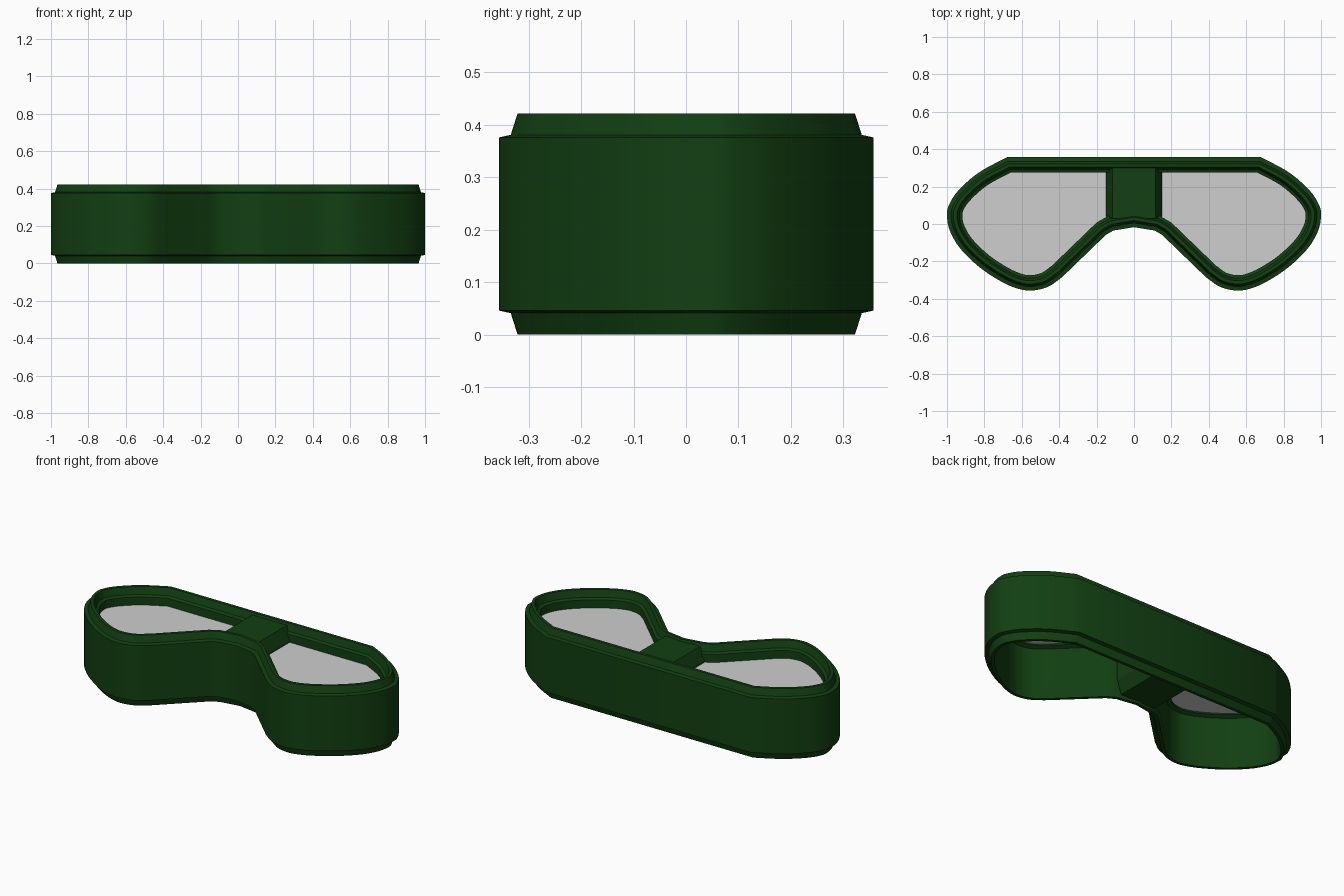
import bpy, bmesh
from mathutils import Vector

if "Cube" in bpy.data.objects:
    bpy.data.objects.remove(bpy.data.objects["Cube"])


def material(name, rgb):
    m = bpy.data.materials.new(name)
    m.diffuse_color = (*rgb, 1)
    m.use_nodes = True
    m.node_tree.nodes["Principled BSDF"].inputs["Base Color"].default_value = m.diffuse_color
    return m


green = material("dark_green", (0.006, 0.05, 0.006))
grey = material("lens_grey", (0.62, 0.62, 0.62))


def make(name, bm, mat, smooth=None):
    bmesh.ops.recalc_face_normals(bm, faces=bm.faces)
    me = bpy.data.meshes.new(name)
    bm.to_mesh(me)
    bm.free()
    me.materials.append(mat)
    ob = bpy.data.objects.new(name, me)
    bpy.context.collection.objects.link(ob)
    if smooth:
        bpy.ops.object.select_all(action='DESELECT')
        ob.select_set(True)
        bpy.context.view_layer.objects.active = ob
        bpy.ops.object.shade_smooth_by_angle(angle=smooth)
    return ob


def spline(pts, n=5):
    """Catmull-Rom through the points."""
    p = [Vector(q) for q in pts]
    p = [2 * p[0] - p[1]] + p + [2 * p[-1] - p[-2]]
    out = []
    for i in range(1, len(p) - 2):
        a, b, c, d = p[i - 1:i + 3]
        for k in range(n):
            t = k / n
            out.append(0.5 * (2 * b + (c - a) * t + (2 * a - 5 * b + 4 * c - d) * t * t
                              + (3 * b - a - 3 * c + d) * t ** 3))
    return out + [p[-2]]


def inset(loop, d):
    """Mitred inward offset of a clockwise loop."""
    out = []
    for i, p in enumerate(loop):
        u = (p - loop[i - 1]).normalized()
        v = (loop[(i + 1) % len(loop)] - p).normalized()
        n1, n2 = Vector((u.y, -u.x)), Vector((v.y, -v.x))
        out.append(p + (n1 + n2) * (d / (1 + n1.dot(n2))))
    return out


# right half outline, clockwise seen from above, then mirrored
half = spline([(0.68, 0.357), (0.83, 0.275), (0.94, 0.178), (0.99, 0.1), (1.0, 0.045),
               (0.985, -0.035), (0.93, -0.13), (0.83, -0.228), (0.72, -0.302),
               (0.63, -0.343), (0.55, -0.356), (0.46, -0.336), (0.385, -0.285)])
half += [Vector((0.15, -0.058)), Vector((0.11, -0.035))]
outline = half + [Vector((0, -0.017))] + [Vector((-p.x, p.y)) for p in reversed(half)]

# frame: stepped wall section (inset, height) swept round the outline
section = [(0, 0.046), (0, 0.376), (0.022, 0.381), (0.035, 0.422), (0.053, 0.422),
           (0.066, 0.38), (0.082, 0.372), (0.082, 0.31), (0.06, 0.30), (0.06, 0.05),
           (0.053, 0), (0.035, 0), (0.022, 0.041)]
bm = bmesh.new()
rings = [[bm.verts.new((p.x, p.y, z)) for p in inset(outline, d)] for d, z in section]
n = len(outline)
for a, b in zip(rings, rings[1:] + rings[:1]):
    for i in range(n):
        j = (i + 1) % n
        bm.faces.new((a[i], a[j], b[j], b[i]))
make("frame", bm, green, 0.5)

# bridge: chamfered block between the two openings
bm = bmesh.new()
prof = [(0.15, 0.09), (0.15, 0.335), (0.115, 0.408), (-0.115, 0.408),
        (-0.15, 0.335), (-0.15, 0.09), (-0.115, 0.016), (0.115, 0.016)]
ends = []
for front in (True, False):
    # front end follows the splayed frame, staying inside its wall
    ends.append([bm.verts.new((x, (0.03 if abs(x) < 0.14 else 0.04) if front else 0.305, z))
                 for x, z in prof])
bm.faces.new(ends[0])
bm.faces.new(ends[1])
for i in range(8):
    j = (i + 1) % 8
    bm.faces.new((ends[0][i], ends[0][j], ends[1][j], ends[1][i]))
make("bridge", bm, green)

# lenses: thin plates filling each opening
hole = [p for p in inset(outline, 0.075) if p.x > 0.14]
hole += [Vector((0.14, hole[-1].y)), Vector((0.14, 0.282))]
for side, name in ((1, "right_lens"), (-1, "left_lens")):
    bm = bmesh.new()
    f = bm.faces.new([bm.verts.new((side * p.x, p.y, 0.318)) for p in hole])
    ext = bmesh.ops.extrude_face_region(bm, geom=[f])
    bmesh.ops.translate(bm, vec=(0, 0, 0.006),
                        verts=[v for v in ext["geom"] if isinstance(v, bmesh.types.BMVert)])
    make(name, bm, grey)
